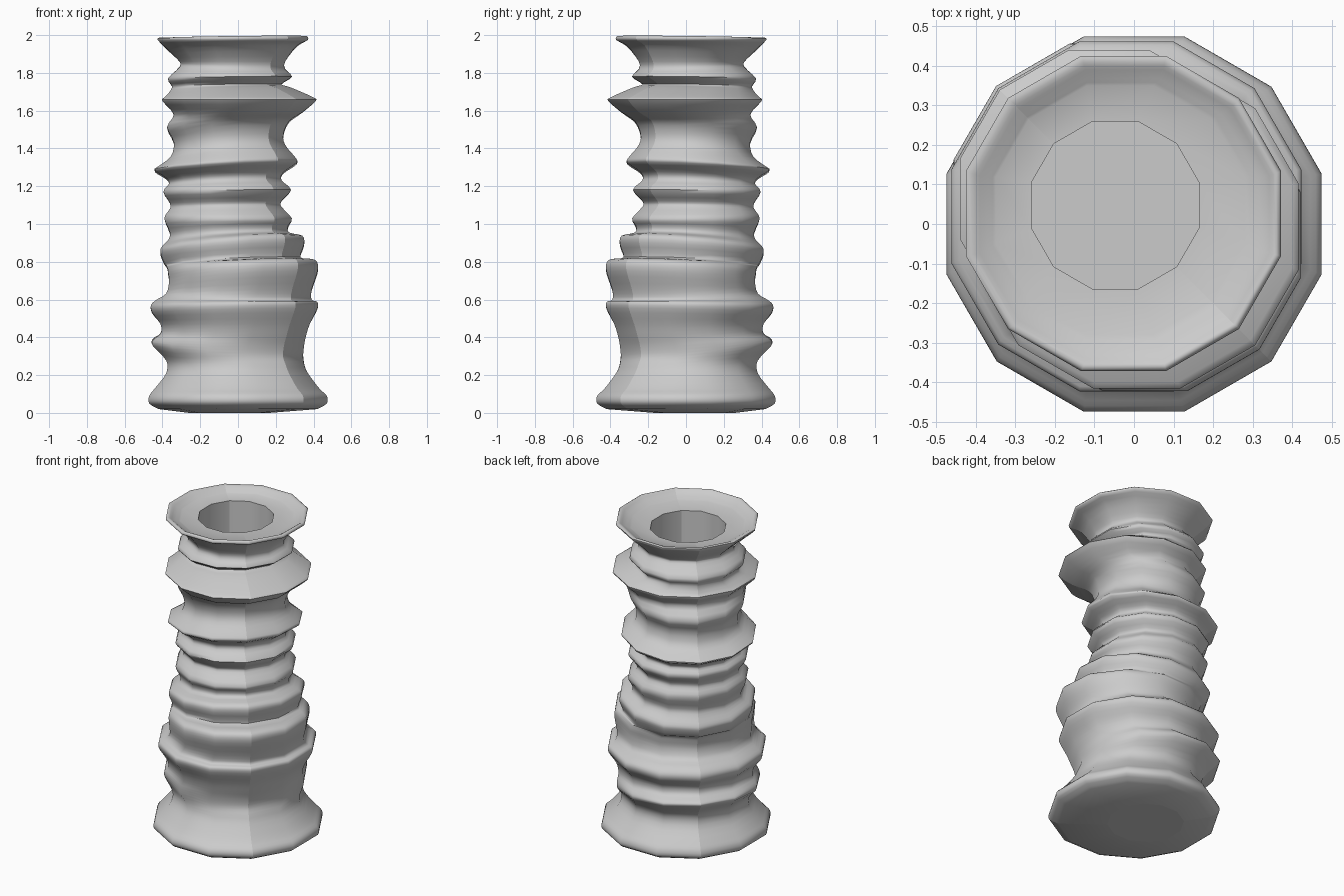
import bpy
import bmesh
import math
from mathutils import Vector

cube = bpy.data.objects.get("Cube")
if cube:
    bpy.data.objects.remove(cube, do_unlink=True)

SIDES = 12
STEPS = 3  # curve samples between profile points

# Profile on the +x side: distance and height, from foot to mouth
right_profile = [
    (.42, .02), (.47, .05), (.47, .09), (.43, .13), (.37, .21), (.35, .26),
    (.345, .31), (.35, .36), (.36, .41), (.38, .47), (.42, .55), (.42, .585),
    (.39, .6), (.39, .65), (.42, .74), (.42, .79), (.39, .81), (.33, .82),
    (.35, .89), (.34, .93), (.27, .95), (.265, .985), (.285, 1.03), (.23, 1.09),
    (.23, 1.12), (.28, 1.18), (.23, 1.23), (.24, 1.27), (.31, 1.32), (.3, 1.35),
    (.25, 1.41), (.24, 1.47), (.27, 1.54), (.34, 1.59), (.41, 1.65), (.4, 1.67),
    (.28, 1.72), (.23, 1.74), (.285, 1.78), (.25, 1.82), (.25, 1.86), (.31, 1.94),
    (.37, 1.975), (.36, 1.995), (.33, 1.975), (.28, 1.955),
]

# Matching profile on the -x side
left_profile = [
    (.42, .02), (.47, .05), (.47, .09), (.44, .13), (.38, .21), (.38, .28),
    (.45, .36), (.45, .39), (.41, .42), (.41, .47), (.455, .53), (.46, .57),
    (.43, .6), (.38, .63), (.365, .69), (.37, .74), (.375, .77), (.39, .79),
    (.41, .84), (.405, .87), (.37, .91), (.36, .95), (.39, 1.03), (.36, 1.08),
    (.36, 1.11), (.395, 1.17), (.365, 1.21), (.38, 1.24), (.44, 1.28), (.42, 1.3),
    (.355, 1.35), (.34, 1.43), (.375, 1.51), (.34, 1.58), (.4, 1.65), (.39, 1.67),
    (.36, 1.7), (.35, 1.73), (.37, 1.77), (.31, 1.83), (.31, 1.86), (.37, 1.92),
    (.425, 1.975), (.41, 1.985), (.38, 1.97), (.35, 1.955),
]


def smooth_path(points):
    """Pass a Catmull-Rom curve through the points."""
    pts = [Vector(p) for p in points]
    path = []
    for i in range(len(pts) - 1):
        p, q = pts[i], pts[i + 1]
        before, after = pts[max(i - 1, 0)], pts[min(i + 2, len(pts) - 1)]
        for s in range(STEPS):
            t = s / STEPS
            path.append((1 - t) * p + t * q + t * (1 - t) / 2 * (
                (1 - t) * (2 * p - before - q) + t * (2 * q - p - after)))
    return path + [pts[-1]]


def add_ring(bm, right, left):
    """Tilted twelve-sided ring that spans the two profiles diagonally."""
    (xr, zr), (xl, zl) = right, left
    radius = (xr + xl) / 2 / math.cos(math.pi / SIDES)
    shift = (xr - xl) / 2
    mid, tilt = (zr + zl) / 2, (zr - zl) / 2 / .68
    ring = []
    for k in range(SIDES):
        turn = math.tau * k / SIDES
        angle = turn - math.pi / 4
        ring.append(bm.verts.new((shift + radius * math.cos(angle),
                                  -shift + radius * math.sin(angle),
                                  mid + tilt * math.cos(turn))))
    return ring


# Outer wall, lip and inner bore as one closed skin
bore = (.165, .26)
sections = [((bore[0], 0), (bore[1], 0))]
sections += zip(smooth_path(right_profile), smooth_path(left_profile))
sections += [((bore[0], z), (bore[1], z)) for z in (1.95, .01)]

bm = bmesh.new()
rings = [add_ring(bm, r, l) for r, l in sections]
for low, high in zip(rings, rings[1:]):
    for k in range(SIDES):
        n = (k + 1) % SIDES
        bm.faces.new((low[k], low[n], high[n], high[k]))
bm.faces.new(list(reversed(rings[0])))
bm.faces.new(rings[-1])
bmesh.ops.recalc_face_normals(bm, faces=bm.faces)

# Smooth skin, with two vertical seams and crisp bore edges
for face in bm.faces:
    face.smooth = True
for edge in bm.edges:
    if edge.calc_face_angle(0) > math.radians(60):
        edge.smooth = False
for low, high in zip(rings, rings[1:]):
    for k in (0, SIDES // 2):
        bm.edges.get((low[k], high[k])).smooth = False
for ring in (rings[0], rings[-2], rings[-1]):
    for k in range(SIDES):
        bm.edges.get((ring[k - 1], ring[k])).smooth = False

mesh = bpy.data.meshes.new("ribbed_vase")
bm.to_mesh(mesh)
bm.free()
vase = bpy.data.objects.new("ribbed_vase", mesh)
bpy.context.collection.objects.link(vase)

# Plain grey clay
clay = bpy.data.materials.new("grey_clay")
clay.use_nodes = True
color = (.6, .6, .6, 1)
clay.diffuse_color = color
clay.node_tree.nodes["Principled BSDF"].inputs["Base Color"].default_value = color
mesh.materials.append(clay)
